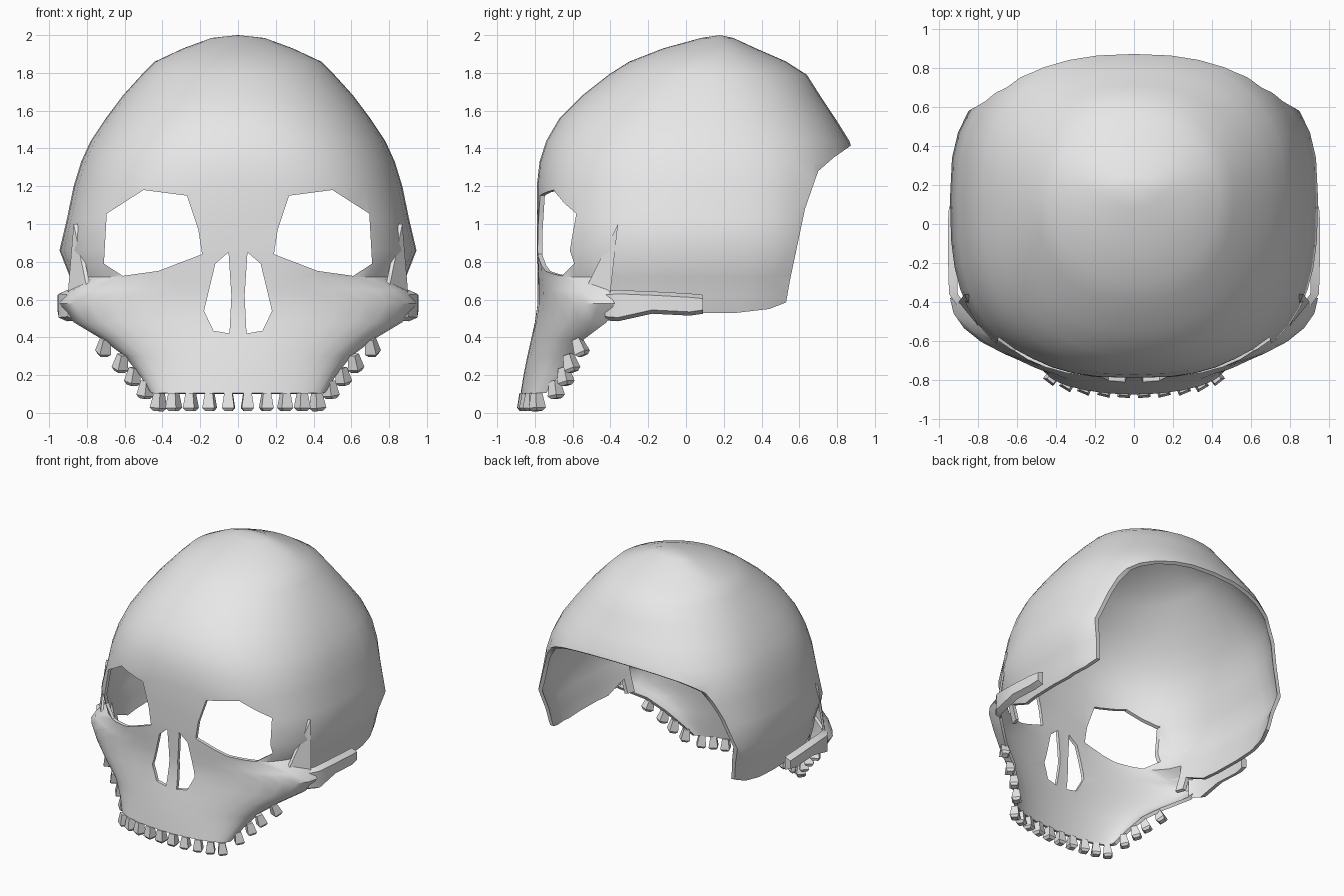
import bpy, bmesh
from math import sin, cos, pi, sqrt, radians
from mathutils import Vector, Matrix

if "Cube" in bpy.data.objects:
    bpy.data.objects.remove(bpy.data.objects["Cube"])

bone = bpy.data.materials.new("bone_grey")
bone.use_nodes = True
bone.diffuse_color = (0.8, 0.8, 0.8, 1)
bone.node_tree.nodes["Principled BSDF"].inputs["Base Color"].default_value = (0.8, 0.8, 0.8, 1)


def make(name, bm):
    mesh = bpy.data.meshes.new(name)
    bm.to_mesh(mesh)
    bm.free()
    mesh.materials.append(bone)
    ob = bpy.data.objects.new(name, mesh)
    bpy.context.collection.objects.link(ob)
    return ob


def loft(bm, rows, closed=False):
    """Skin a list of point rows; closed rows become capped tubes."""
    grid = [[bm.verts.new(p) for p in row] for row in rows]
    n = len(rows[0])
    for a, b in zip(grid, grid[1:]):
        for j in range(n if closed else n - 1):
            k = (j + 1) % n
            bm.faces.new((a[j], b[j], b[k], a[k]))
    if closed:
        bm.faces.new(grid[0])
        bm.faces.new(grid[-1][::-1])


def prism(name, points, place):
    """Cutter: a 2D outline swept between the two ends given by place."""
    bm = bmesh.new()
    loft(bm, [[place(p, end) for p in points] for end in (0, 1)], True)
    bmesh.ops.recalc_face_normals(bm, faces=bm.faces)
    ob = make(name, bm)
    ob.hide_render = True
    return ob


def bake(ob):
    deps = bpy.context.evaluated_depsgraph_get()
    mesh = bpy.data.meshes.new_from_object(ob.evaluated_get(deps))
    ob.modifiers.clear()
    ob.data = mesh


def shade(ob, angle):
    bpy.ops.object.select_all(action='DESELECT')
    ob.select_set(True)
    bpy.context.view_layer.objects.active = ob
    bpy.ops.object.shade_smooth_by_angle(angle=radians(angle))


# Cranium sections: height, front y, half width, back y, squareness
FRONT, BACK, SPLIT = 12, 9, 8
SECTIONS = [
    (2.00, 0.18, 0.00, 0.18, 2.0), (1.985, 0.08, 0.14, 0.25, 2.0),
    (1.93, -0.12, 0.29, 0.37, 2.0), (1.86, -0.30, 0.44, 0.53, 2.0),
    (1.79, -0.41, 0.51, 0.64, 2.1), (1.68, -0.55, 0.61, 0.71, 2.2),
    (1.56, -0.67, 0.70, 0.79, 2.3), (1.44, -0.74, 0.78, 0.865, 2.4),
    (1.33, -0.775, 0.83, 0.90, 2.5), (1.20, -0.79, 0.87, 0.90, 2.6),
    (1.03, -0.79, 0.905, 0.88, 2.7), (0.86, -0.79, 0.945, 0.86, 2.8),
    (0.72, -0.785, 0.89, 0.84, 2.8)]
LOWER = [(0.62, -0.78, 0.87, 0.82, 2.8), (0.49, -0.78, 0.83, 0.80, 2.8)]


def ring(z, yf, w, yb, n):
    ym = 0.18 if z > 1.9 else 0.13
    pts = []
    for j in range(FRONT + BACK + 1):
        front = j <= FRONT
        a = pi / 2 * (j / FRONT if front else 1 - (j - FRONT) / BACK)
        s, c = max(sin(a), 0) ** (2 / n), max(cos(a), 0) ** (2 / n)
        if j == FRONT:
            c = 0
        pts.append(Vector((w * s, ym + ((yf if front else yb) - ym) * c, z)))
    return pts


bm = bmesh.new()
upper = [ring(*s) for s in SECTIONS]
loft(bm, upper)
loft(bm, [r[SPLIT:] for r in [upper[-1]] + [ring(*s) for s in LOWER]])

# Face sections: height, midline y, outer edge x and y
FACE = [(0.65, -0.785, 0.89, -0.41), (0.58, -0.785, 0.945, -0.38),
        (0.48, -0.80, 0.87, -0.42), (0.39, -0.82, 0.72, -0.54),
        (0.30, -0.84, 0.60, -0.60), (0.20, -0.86, 0.52, -0.67),
        (0.105, -0.875, 0.46, -0.74)]


def face_row(z, yf, xe, ye):
    angles = [pi / 2 * j / SPLIT for j in range(SPLIT + 1)]
    return [Vector((xe * sin(a), ye + (yf - ye) * cos(a), z)) for a in angles]


loft(bm, [upper[-1][:SPLIT + 1]] + [face_row(*f) for f in FACE])
bmesh.ops.remove_doubles(bm, verts=bm.verts, dist=0.0005)
skull = make("skull_shell", bm)
mirror = skull.modifiers.new("mirror", 'MIRROR')
mirror.merge_threshold = 0.001
solid = skull.modifiers.new("thickness", 'SOLIDIFY')
solid.thickness, solid.offset = 0.025, -1
bake(skull)

# Openings: orbits, nostrils and the open back with the lower cranium edge
ORBIT = [(0.21, 0.97), (0.27, 1.15), (0.50, 1.18), (0.695, 1.055), (0.71, 0.79),
         (0.61, 0.725), (0.42, 0.752), (0.19, 0.84)]
NOSTRIL = [(0.05, 0.85), (0.12, 0.79), (0.18, 0.54), (0.13, 0.435), (0.045, 0.42), (0.035, 0.62)]
REAR = [(1.2, 1.45), (0.88, 1.42), (0.78, 1.35), (0.70, 1.28), (0.63, 1.08), (0.55, 0.70),
        (0.53, 0.585), (0.44, 0.55), (0.27, 0.53), (-0.2, 0.53), (-0.36, 0.60), (-0.36, 0.3), (1.2, 0.3)]
cutters = [prism("rear_cutter", REAR, lambda p, e: (2.4 * e - 1.2, p[0], p[1]))]
for side in (-1, 1):
    for name, outline in (("orbit_cutter", ORBIT), ("nostril_cutter", NOSTRIL)):
        cutters.append(prism(name, outline, lambda p, e: (side * p[0], -1.2 + 0.9 * e, p[1])))
for c in cutters:
    cut = skull.modifiers.new("opening", 'BOOLEAN')
    cut.operation, cut.solver, cut.object = 'DIFFERENCE', 'EXACT', c
bake(skull)
for c in cutters:
    bpy.data.objects.remove(c)
shade(skull, 40)

# Cheek arches: y, outer x, bottom, top
ARCH = [(-0.43, 0.90, 0.49, 0.645), (-0.36, 0.95, 0.485, 0.65), (-0.18, 0.955, 0.525, 0.643),
        (0.02, 0.955, 0.515, 0.632), (0.09, 0.95, 0.525, 0.625)]
# Teeth along the half jaw: x, y, z of the crown centre
TEETH = [(x, -0.73 - 0.13 * sqrt(1 - (x / 0.47) ** 2), 0.055) for x in (0.05, 0.15, 0.25, 0.34, 0.42)]
TEETH += [(0.49, -0.69, 0.12), (0.555, -0.64, 0.19), (0.62, -0.61, 0.26), (0.71, -0.56, 0.345)]

for side, label in ((1, "left"), (-1, "right")):
    bm = bmesh.new()
    loft(bm, [[(side * (x - d), y, z) for d, z in ((0.045, lo), (0, lo + 0.02), (0, hi - 0.02), (0.045, hi))]
              for y, x, lo, hi in ARCH], True)
    bmesh.ops.recalc_face_normals(bm, faces=bm.faces)
    shade(make(label + "_cheek_arch", bm), 35)

    # Process rising behind the orbit
    bm = bmesh.new()
    loft(bm, [[(side * (x - d), y, z) for x, y, z in
               ((0.80, -0.53, 0.66), (0.90, -0.40, 0.64), (0.87, -0.36, 1.0))] for d in (0, 0.02)], True)
    bmesh.ops.recalc_face_normals(bm, faces=bm.faces)
    shade(make(label + "_temple_process", bm), 35)

    for i, (x, y, z) in enumerate(TEETH):
        bm = bmesh.new()
        loft(bm, [[(r * cos(k * pi / 2 + pi / 4), r * sin(k * pi / 2 + pi / 4), h) for k in range(4)]
                  for h, r in ((0.05, 0.03), (-0.028, 0.046), (-0.045, 0.028))], True)
        bmesh.ops.recalc_face_normals(bm, faces=bm.faces)
        tilt = Matrix.Rotation(-side * max(0, i - 3) * 0.08, 4, 'Y')
        turn = Matrix.Rotation(side * x * 1.6, 4, 'Z')
        bm.transform(Matrix.Translation((side * x, y, z)) @ turn @ tilt)
        make(f"{label}_tooth_{i + 1}", bm)
